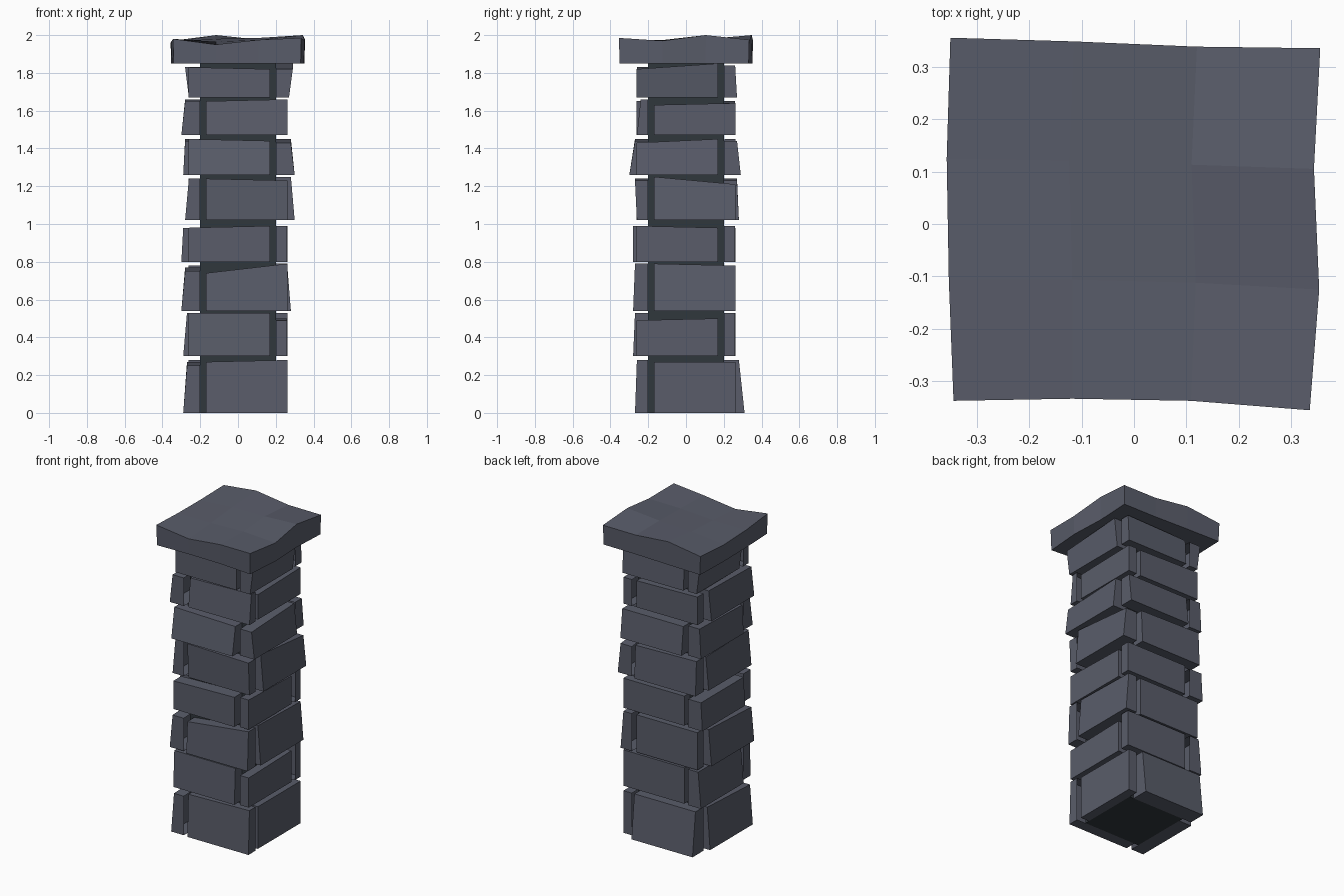
import bpy
import bmesh
from math import pi
from mathutils import Matrix, Vector

default = bpy.data.objects.get("Cube")
if default:
    bpy.data.objects.remove(default, do_unlink=True)


def make_material(name, color):
    mat = bpy.data.materials.new(name)
    mat.use_nodes = True
    mat.diffuse_color = color
    mat.node_tree.nodes["Principled BSDF"].inputs["Base Color"].default_value = color
    mat.use_backface_culling = True
    return mat


stone = make_material("slate stone", (0.10, 0.108, 0.143, 1))
mortar = make_material("dark mortar", (0.03, 0.038, 0.046, 1))


def make_object(name, bm, mat):
    mesh = bpy.data.meshes.new(name)
    bm.to_mesh(mesh)
    bm.free()
    mesh.materials.append(mat)
    obj = bpy.data.objects.new(name, mesh)
    bpy.context.collection.objects.link(obj)
    return obj


CORE = 0.2       # half width of the core
REACH = 0.263    # far end of each brick, past the corner
SHORT = 0.17     # near end of each brick, short of the corner
CAP_BASE = 1.85

# Mortar core
bm = bmesh.new()
bmesh.ops.create_cube(bm, size=1)
bmesh.ops.scale(bm, vec=(2 * CORE, 2 * CORE, CAP_BASE), verts=bm.verts)
bmesh.ops.translate(bm, vec=(0, 0, CAP_BASE / 2), verts=bm.verts)
make_object("mortar_core", bm, mortar)


def add_brick(bm, turn, start, end, base, shape):
    """Facing block against the core, open where it meets the mortar."""
    foot, head, top_start, top_end = (value / 100 for value in shape)
    outer = [(start, -foot, base), (end, -foot, base),
             (end, -head, top_end), (start, -head, top_start)]
    inner = [(x, -CORE, z) for x, y, z in outer]
    spin = Matrix.Rotation(turn * pi / 2, 3, "Z")
    a, b, c, d, e, f, g, h = [bm.verts.new(spin @ Vector(p)) for p in outer + inner]
    for face in ((a, b, c, d), (d, c, g, h), (e, f, b, a), (e, a, d, h), (b, f, g, c)):
        bm.faces.new(face)


# Courses: base, then front, right, back and left bricks, in hundredths
# (outer foot, outer head, top at start, top at end)
courses = [
    (0, (27, 26, 27, 28), (26, 26, 27, 27), (31, 28, 28, 28), (29, 27, 27, 25)),
    (30, (28, 27, 53, 53), (26, 26, 49, 50), (26, 26, 53, 53), (29, 27, 53, 53)),
    (54, (28, 27, 74, 79), (28, 26, 79, 78), (26, 26, 78, 78), (30, 28, 77, 75)),
    (80, (28, 28, 98, 99), (26, 26, 99, 98), (26, 26, 99, 99), (30, 29, 98, 98)),
    (102, (26, 27, 124, 123), (30, 28, 125, 121), (28, 27, 123, 124), (28, 26, 123, 124)),
    (126, (30, 27, 145, 144), (30, 28, 143, 145), (29, 27, 144, 144), (29, 28, 145, 144)),
    (147, (26, 24, 165, 166), (26, 26, 163, 164), (26, 26, 164, 165), (30, 28, 166, 165)),
    (167, (26, 26, 183, 182), (27, 29, 182, 185), (27, 26, 184, 183), (26, 28, 183, 183)),
]

# Bricks pinwheel around the core, reversing direction on every course
for number, (base, *bricks) in enumerate(courses):
    start, end = (-SHORT, REACH) if number % 2 == 0 else (-REACH, SHORT)
    bm = bmesh.new()
    for turn, shape in enumerate(bricks):
        add_brick(bm, turn, start, end, base / 100, shape)
    make_object(f"brick_course_{number + 1}", bm, stone)

# Cap slab: uneven outline and wavy top on a four by four grid
west, east = (-0.344, -0.353, -0.357, -0.35), (0.335, 0.353, 0.343, 0.355)
south, north = (-0.337, -0.333, -0.337, -0.355), (0.355, 0.348, 0.338, 0.335)
heights = [
    (1.98, 1.95, 1.975, 1.985),
    (1.965, 1.965, 1.975, 1.97),
    (1.96, 1.98, 1.985, 2.0),
    (1.97, 2.0, 1.975, 1.975),
]
bm = bmesh.new()
grid = []
for j, row in enumerate(heights):
    line = []
    for i, z in enumerate(row):
        x = west[j] + (east[j] - west[j]) * i / 3
        y = south[i] + (north[i] - south[i]) * j / 3
        line.append(bm.verts.new((x, y, z)))
    grid.append(line)
for j in range(3):
    for i in range(3):
        bm.faces.new((grid[j][i], grid[j][i + 1], grid[j + 1][i + 1], grid[j + 1][i]))

# Cap sides and underside
rim = grid[0][:3] + [grid[j][3] for j in range(3)] + grid[3][:0:-1] + [grid[j][0] for j in (3, 2, 1)]
foot = [bm.verts.new((v.co.x * 0.99, v.co.y * 0.99, CAP_BASE)) for v in rim]
for k in range(len(rim)):
    n = (k + 1) % len(rim)
    bm.faces.new((foot[k], foot[n], rim[n], rim[k]))
bm.faces.new(foot[::-1])
make_object("cap_slab", bm, stone)
